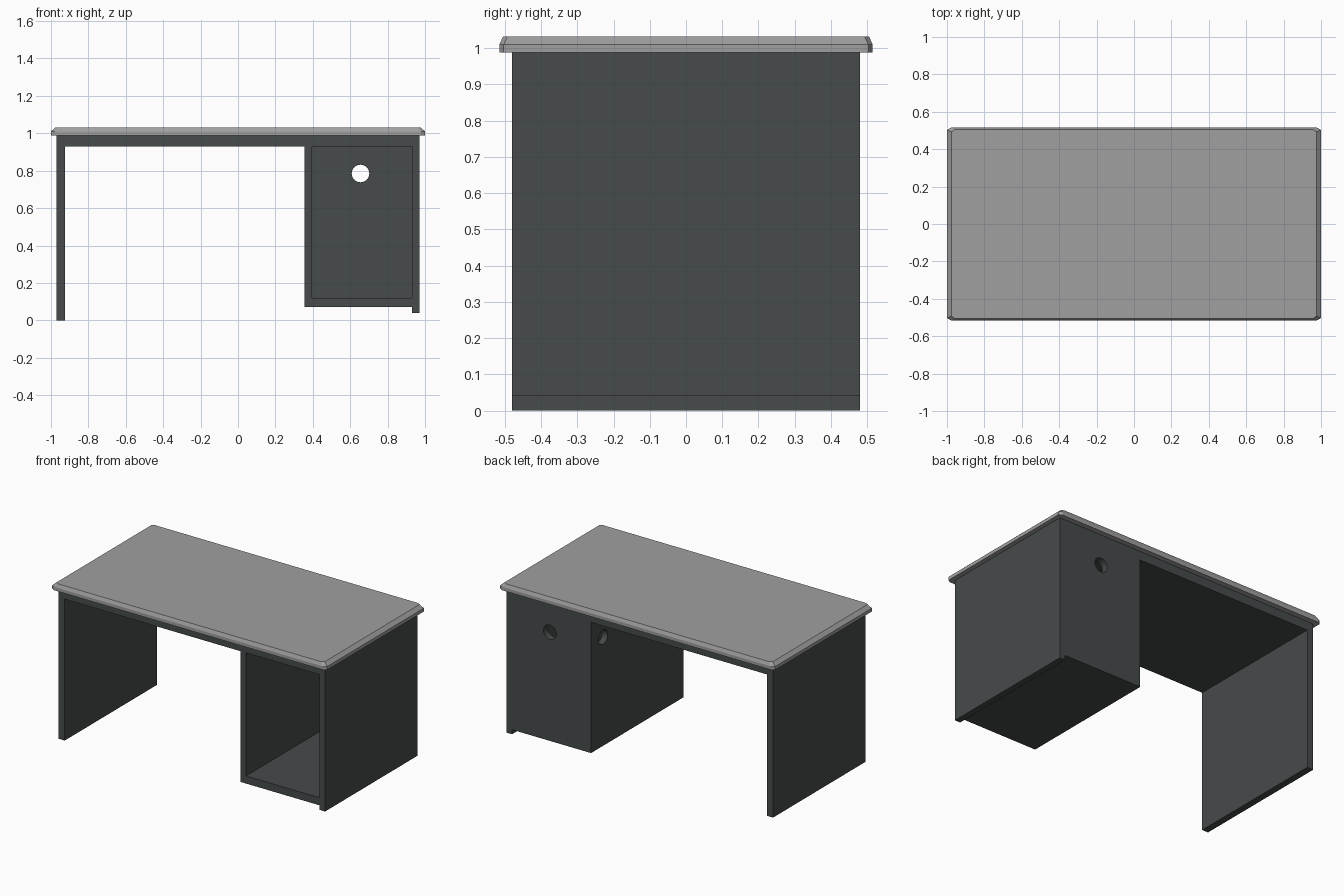
import bpy, bmesh, math
from mathutils import Matrix

if "Cube" in bpy.data.objects:
    bpy.data.objects.remove(bpy.data.objects["Cube"])

DEPTH = 0.48   # half depth of the body


def material(name, rgb):
    m = bpy.data.materials.new(name)
    m.diffuse_color = (*rgb, 1)
    m.use_nodes = True
    m.node_tree.nodes["Principled BSDF"].inputs["Base Color"].default_value = m.diffuse_color
    return m


def make_object(name, bm, mat=None):
    bmesh.ops.recalc_face_normals(bm, faces=bm.faces)
    me = bpy.data.meshes.new(name)
    bm.to_mesh(me)
    bm.free()
    ob = bpy.data.objects.new(name, me)
    bpy.context.collection.objects.link(ob)
    if mat:
        me.materials.append(mat)
    return ob


def extrude_front_profile(name, pts, y0, y1, mat=None):
    bm = bmesh.new()
    face = bm.faces.new([bm.verts.new((x, y0, z)) for x, z in pts])
    new = bmesh.ops.extrude_face_region(bm, geom=[face])["geom"]
    verts = [v for v in new if isinstance(v, bmesh.types.BMVert)]
    bmesh.ops.translate(bm, verts=verts, vec=(0, y1 - y0, 0))
    return make_object(name, bm, mat)


def hole_cutter(name, loc, axis):
    bm = bmesh.new()
    bmesh.ops.create_cone(bm, cap_ends=True, segments=32, radius1=0.047,
                          radius2=0.047, depth=0.12,
                          matrix=Matrix.Translation(loc) @ Matrix.Rotation(math.pi / 2, 4, axis))
    return make_object(name, bm)


def octagon(x, y, cx, cy, z):
    # rectangle with cut corners
    return [(x, -y + cy, z), (x, y - cy, z), (x - cx, y, z), (-x + cx, y, z),
            (-x, y - cy, z), (-x, -y + cy, z), (-x + cx, -y, z), (x - cx, -y, z)]


dark = material("dark_panel", (0.062, 0.07, 0.07))
light = material("grey_top", (0.35, 0.35, 0.35))

# Body: leg panel, under-top board and pedestal as one front profile
body = extrude_front_profile("desk_body", [
    (-0.97, 0), (-0.925, 0), (-0.925, 0.93), (0.355, 0.93), (0.355, 0.07),
    (0.93, 0.07), (0.93, 0.04), (0.97, 0.04), (0.97, 0.99), (-0.97, 0.99)],
    -DEPTH, DEPTH, dark)

# Pedestal cavity open at the front, cable holes in its back and inner side
cutters = [
    extrude_front_profile("cavity_cutter", [(0.395, 0.12), (0.93, 0.12), (0.93, 0.93), (0.395, 0.93)],
                          -DEPTH - 0.1, DEPTH - 0.045),
    hole_cutter("back_hole_cutter", (0.655, 0.46, 0.785), 'X'),
    hole_cutter("side_hole_cutter", (0.375, 0.355, 0.785), 'Y'),
]
for c in cutters:
    mod = body.modifiers.new(c.name, 'BOOLEAN')
    mod.operation = 'DIFFERENCE'
    mod.solver = 'EXACT'
    mod.object = c
    c.hide_render = True
    c.hide_set(True)

# Desktop slab: cut corners, bevelled upper rim
bm = bmesh.new()
rings = [[bm.verts.new(p) for p in octagon(*r)] for r in (
    (1.0, 0.515, 0.022, 0.012, 0.988),
    (1.0, 0.515, 0.022, 0.012, 1.01),
    (0.976, 0.505, 0.018, 0.012, 1.032))]
for a, b in zip(rings, rings[1:]):
    for i in range(8):
        j = (i + 1) % 8
        bm.faces.new((a[i], a[j], b[j], b[i]))
bm.faces.new(rings[0][::-1])
bm.faces.new(rings[-1])
make_object("desktop", bm, light)
